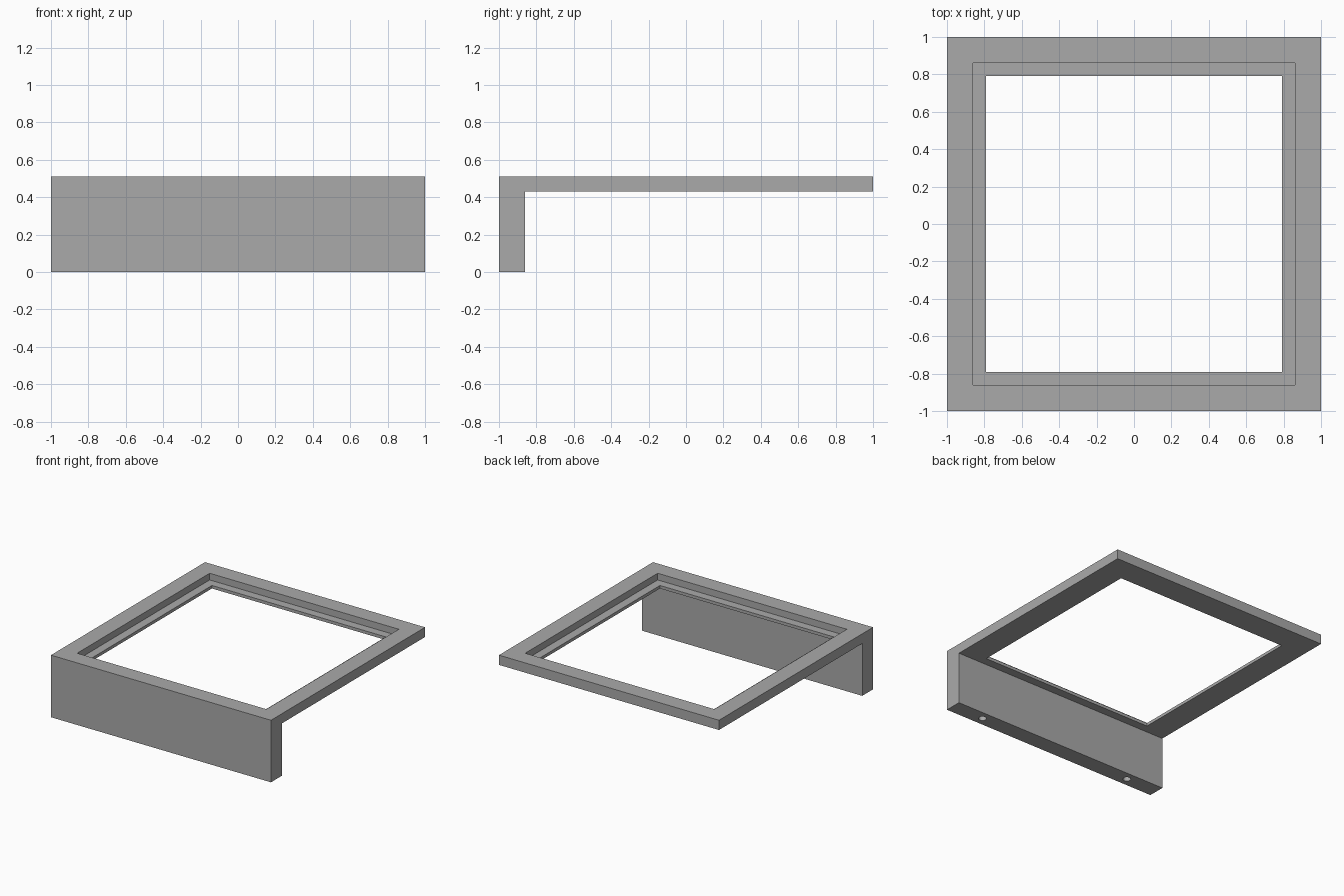
import bpy
import bmesh
from mathutils import Matrix, Vector

cube = bpy.data.objects.get("Cube")
if cube:
    bpy.data.objects.remove(cube, do_unlink=True)

# Main dimensions
HEIGHT = 0.51
FRAME_BOTTOM = 0.43
LEDGE_Z = 0.455
WALL_BACK = -0.86
RECESS = 0.86
OPENING = 0.79


def material(name, rgb):
    mat = bpy.data.materials.new(name)
    mat.use_nodes = True
    color = (*rgb, 1)
    mat.diffuse_color = color
    mat.node_tree.nodes["Principled BSDF"].inputs["Base Color"].default_value = color
    return mat


def add_object(name, bm, mat):
    bmesh.ops.recalc_face_normals(bm, faces=bm.faces)
    mesh = bpy.data.meshes.new(name)
    bm.to_mesh(mesh)
    bm.free()
    mesh.materials.append(mat)
    obj = bpy.data.objects.new(name, mesh)
    bpy.context.collection.objects.link(obj)
    return obj


def box_cutter(name, half, bottom, top):
    bm = bmesh.new()
    place = (Matrix.Translation((0, 0, (bottom + top) / 2))
             @ Matrix.Diagonal((2 * half, 2 * half, top - bottom, 1)))
    bmesh.ops.create_cube(bm, size=1, matrix=place)
    return add_object(name, bm, grey)


def hole_cutter(name, x):
    bm = bmesh.new()
    bmesh.ops.create_cone(bm, cap_ends=True, segments=32, radius1=0.03,
                          radius2=0.03, depth=0.4,
                          matrix=Matrix.Translation((x, -0.93, 0)))
    return add_object(name, bm, grey)


def cut(target, cutter):
    mod = target.modifiers.new(cutter.name, 'BOOLEAN')
    mod.operation = 'DIFFERENCE'
    mod.solver = 'EXACT'
    mod.object = cutter
    bpy.context.view_layer.objects.active = target
    bpy.ops.object.modifier_apply(modifier=mod.name)
    bpy.data.objects.remove(cutter, do_unlink=True)


grey = material("neutral grey", (0.4, 0.4, 0.4))

# Bracket: L-shaped side profile extruded across the width
profile = [(-1, 0), (WALL_BACK, 0), (WALL_BACK, FRAME_BOTTOM),
           (1, FRAME_BOTTOM), (1, HEIGHT), (-1, HEIGHT)]
bm = bmesh.new()
side = bm.faces.new([bm.verts.new((-1, y, z)) for y, z in profile])
swept = bmesh.ops.extrude_face_region(bm, geom=[side])["geom"]
bmesh.ops.translate(bm, vec=Vector((2, 0, 0)),
                    verts=[v for v in swept if isinstance(v, bmesh.types.BMVert)])
frame = add_object("frame_with_front_wall", bm, grey)

# Stepped window: wide recess above, narrower opening through the ledge
cut(frame, box_cutter("recess_cutter", RECESS, LEDGE_Z, HEIGHT + 0.1))
cut(frame, box_cutter("opening_cutter", OPENING, FRAME_BOTTOM - 0.1, HEIGHT + 0.1))

# Blind mounting holes in the underside of the wall
for label, x in (("left", 0.71), ("right", -0.71)):
    cut(frame, hole_cutter(label + "_hole_cutter", x))
